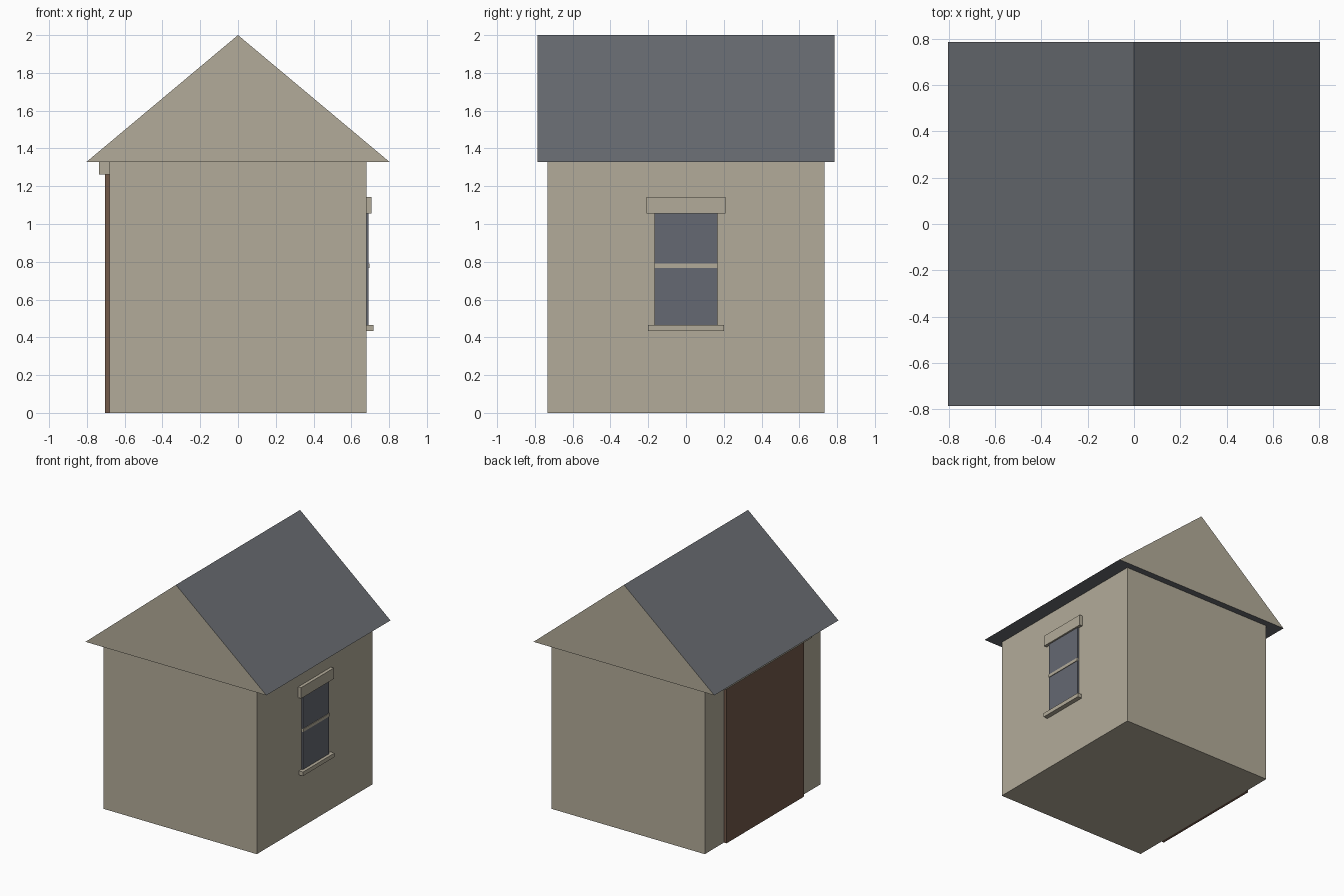
import bpy
import bmesh

cube = bpy.data.objects.get("Cube")
if cube:
    bpy.data.objects.remove(cube, do_unlink=True)


def material(name, rgb):
    mat = bpy.data.materials.new(name)
    mat.use_nodes = True
    mat.diffuse_color = (*rgb, 1)
    bsdf = mat.node_tree.nodes["Principled BSDF"]
    bsdf.inputs["Base Color"].default_value = (*rgb, 1)
    bsdf.inputs["Roughness"].default_value = 0.9
    return mat


STONE = material("warm stone", (0.45, 0.41, 0.32))
SLATE = material("slate grey", (0.14, 0.15, 0.165))
GLASS = material("blue grey glass", (0.13, 0.14, 0.17))
WOOD = material("brown wood", (0.17, 0.10, 0.068))


def add_object(name, bm, *mats):
    bmesh.ops.recalc_face_normals(bm, faces=bm.faces)
    mesh = bpy.data.meshes.new(name)
    bm.to_mesh(mesh)
    bm.free()
    for mat in mats:
        mesh.materials.append(mat)
    obj = bpy.data.objects.new(name, mesh)
    bpy.context.collection.objects.link(obj)
    return obj


def box(name, x, half_y, z, mat):
    """Box from x and z ranges, centred on y = 0."""
    bm = bmesh.new()
    bmesh.ops.create_cube(bm, size=1)
    for v in bm.verts:
        v.co = (x[v.co.x > 0], half_y if v.co.y > 0 else -half_y, z[v.co.z > 0])
    return add_object(name, bm, mat)


WALL_X, EAVE_Z = 0.68, 1.328

# House body
box("walls", (-WALL_X, WALL_X), 0.733, (0, EAVE_Z), STONE)

# Gabled roof: triangle profile extruded along y, stone gables, slate elsewhere
bm = bmesh.new()
profile = [(-0.803, EAVE_Z), (0.803, EAVE_Z), (0, 2)]
gable = bm.faces.new([bm.verts.new((x, -0.787, z)) for x, z in profile])
grown = bmesh.ops.extrude_face_region(bm, geom=[gable], use_keep_orig=True)
for item in grown["geom"]:
    if isinstance(item, bmesh.types.BMVert):
        item.co.y = 0.787
bm.normal_update()
for face in bm.faces:
    face.material_index = 1 if abs(face.normal.y) > 0.5 else 0
add_object("roof", bm, SLATE, STONE)

# Sash window on the left wall
box("window_glass", (WALL_X, 0.692), 0.167, (0.465, 1.055), GLASS)
box("window_crossbar", (WALL_X, 0.697), 0.167, (0.768, 0.792), STONE)
box("window_sill", (WALL_X, 0.717), 0.2, (0.433, 0.465), STONE)
box("window_lintel", (WALL_X, 0.706), 0.208, (1.055, 1.142), STONE)

# Wide door on the right wall
box("door", (-0.703, -WALL_X), 0.49, (0, 1.262), WOOD)
box("door_lintel", (-0.735, -WALL_X), 0.55, (1.262, EAVE_Z), STONE)
